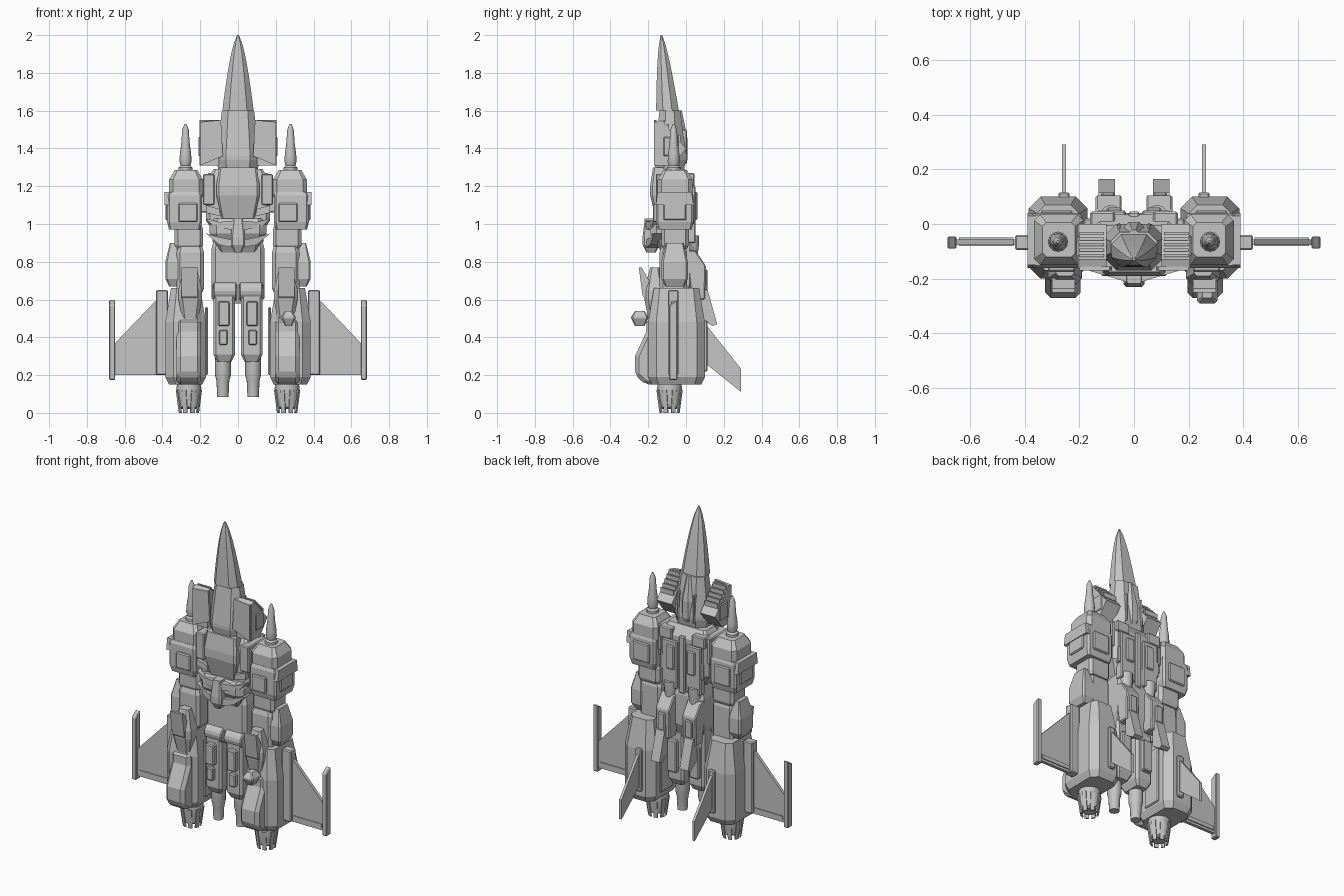
import bpy, bmesh, math
from mathutils import Vector

default_cube = bpy.data.objects.get("Cube")
if default_cube:
    bpy.data.objects.remove(default_cube)

GREY = (.56, .56, .56, 1)
grey = bpy.data.materials.new("plain grey")
grey.use_nodes = True
grey.diffuse_color = GREY
grey.node_tree.nodes["Principled BSDF"].inputs["Base Color"].default_value = GREY


def finish(name, bm, mirror=True, bevel=0):
    """Turn a bmesh into an object, mirrored to the other side when paired."""
    bmesh.ops.recalc_face_normals(bm, faces=bm.faces)
    mesh = bpy.data.meshes.new(name)
    bm.to_mesh(mesh)
    bm.free()
    mesh.materials.append(grey)
    obj = bpy.data.objects.new(name, mesh)
    bpy.context.collection.objects.link(obj)
    if bevel:
        modifier = obj.modifiers.new("edge bevel", "BEVEL")
        modifier.width, modifier.segments = bevel, 1
    if mirror:
        obj.modifiers.new("mirror", "MIRROR")
    return obj


def skin(rings):
    """Join equal rings of points with quads and close both ends."""
    bm = bmesh.new()
    rows = [[bm.verts.new(point) for point in ring] for ring in rings]
    for low, high in zip(rows, rows[1:]):
        for i in range(len(low)):
            bm.faces.new((low[i - 1], low[i], high[i], high[i - 1]))
    bm.faces.new(rows[0])
    bm.faces.new(rows[-1])
    return bm


def octagon(xs, ys, z, inset=0, chamfer=.25):
    """Rectangle with cut corners, shrunk on all sides by the inset."""
    left, right, front, back = xs[0] + inset, xs[1] - inset, ys[0] + inset, ys[1] - inset
    c = chamfer * min(right - left, back - front)
    return [(left + c, front, z), (right - c, front, z), (right, front + c, z), (right, back - c, z),
            (right - c, back, z), (left + c, back, z), (left, back - c, z), (left, front + c, z)]


def casing(name, xs, ys, zs, top=(.04, .02), bottom=(.04, .02), chamfer=.12, mirror=True):
    """Upright armour block; top and bottom give the height and inset of the sloped ends."""
    low, high = zs
    return finish(name, skin([octagon(xs, ys, low, bottom[1], chamfer),
                              octagon(xs, ys, low + bottom[0], chamfer=chamfer),
                              octagon(xs, ys, high - top[0], chamfer=chamfer),
                              octagon(xs, ys, high, top[1], chamfer)]), mirror)


def box(name, xs, ys, zs, mirror=True, bevel=.006):
    (left, right), (front, back) = xs, ys
    corners = [(left, front), (right, front), (right, back), (left, back)]
    return finish(name, skin([[(x, y, z) for x, y in corners] for z in zs]), mirror, bevel)


def side_plate(name, xs, outline, bevel=0):
    """Extrude a (y, z) outline across x."""
    return finish(name, skin([[(x, y, z) for y, z in outline] for x in xs]), bevel=bevel)


def front_plate(name, ys, outline, sweep=0):
    """Extrude an (x, z) outline through y, swept back towards its outer end."""
    return finish(name, skin([[(x, y + sweep * x, z) for x, z in outline] for y in ys]))


def turned(name, x, y, profile, sides=16):
    """Revolve a (z, radius) profile about an upright axis."""
    angles = [math.tau * i / sides for i in range(sides)]
    obj = finish(name, skin([[(x + r * math.cos(a), y + r * math.sin(a), z) for a in angles]
                             for z, r in profile]))
    bpy.ops.object.select_all(action="DESELECT")
    bpy.context.view_layer.objects.active = obj
    obj.select_set(True)
    bpy.ops.object.shade_smooth_by_angle(angle=math.radians(35))


# Nose cone, narrowing along a power curve while its axis leans forward
NOSE_STEPS = 8
nose_rings = []
for step in range(NOSE_STEPS + 1):
    t = step / NOSE_STEPS
    narrowing = max(1 - t, .01) ** .6
    half_width, half_depth, middle = .083 * narrowing, .06 * narrowing, -.098 - .032 * t
    nose_rings.append(octagon((-half_width, half_width), (middle - half_depth, middle + half_depth),
                              1.6 + .4 * t, chamfer=.3))
finish("nose_cone", skin(nose_rings), mirror=False)

# Forward fuselage and canopy
casing("forward_fuselage", (-.115, .115), (-.17, 0), (1.29, 1.6), top=(.24, .03), bottom=(.05, .01),
       chamfer=.3, mirror=False)
casing("canopy_ridge", (-.045, .045), (-.09, .008), (1.3, 1.6), top=(.15, .03), chamfer=.3, mirror=False)
box("canopy_rail", (.05, .06), (-.03, .005), (1.32, 1.5))

# Intakes beside the fuselage, with louvres down the sloping back
front_plate("intake_cover", (-.17, -.155), [(.08, 1.36), (.2, 1.31), (.2, 1.54), (.09, 1.55)])
side_plate("intake_box", (.1, .205), [(-.16, 1.31), (-.07, 1.31), (0, 1.4), (-.13, 1.55), (-.16, 1.54)])
LOUVRES = 5
for i in range(LOUVRES):
    slide = .1 * i / LOUVRES
    box("intake_louvre", (.11, .2), (-.12 + slide, -.11 + slide), (1.52 - slide, 1.55 - slide), bevel=0)
box("intake_side_panel", (.2, .21), (-.12, -.04), (1.36, 1.46))

# Chest
casing("chest_core", (-.17, .17), (-.15, .035), (.94, 1.29), top=(.06, .04), bottom=(.08, .05), mirror=False)
casing("chest_front", (-.115, .115), (-.19, -.08), (1.03, 1.3), top=(.1, .015), bottom=(.12, .03), mirror=False)
box("neck_slot", (-.06, .06), (-.165, -.1), (1.31, 1.35), mirror=False)
box("chest_side_block", (.125, .185), (-.16, .02), (1.1, 1.265))
front_plate("chest_rib", (-.17, -.14), [(.09, 1.04), (.17, 1.06), (.17, 1.1), (.1, 1.08)])
box("shoulder_axle", (.15, .22), (-.1, 0), (1.06, 1.18))

# Back pack
box("back_pack", (.03, .135), (0, .05), (.9, 1.2))
box("back_pack_hatch", (.045, .1), (.04, .06), (1.02, 1.17))
box("back_pack_vent", (.1, .15), (0, .045), (1, 1.1))
box("back_top_block", (.07, .16), (-.02, .045), (1.2, 1.27))
box("back_spine", (-.02, .02), (0, .045), (.88, 1.24), mirror=False)
turned("back_thruster", .085, .03, [(.82, .03), (.9, .04), (.94, .04)], sides=12)

# Head tucked under the chest, its visor and jaw swept back at the sides
casing("head_core", (-.15, .15), (-.19, -.05), (.85, 1.03), bottom=(.1, .06), chamfer=.25, mirror=False)
front_plate("head_brow", (-.22, -.15), [(0, .97), (.12, .975), (.17, 1.03), (.1, 1.01), (0, 1.02)], sweep=.3)
front_plate("head_jaw", (-.22, -.15), [(0, .87), (.1, .89), (.17, .95), (.1, .93), (0, .91)], sweep=.3)
casing("head_crest", (-.038, .038), (-.23, -.14), (.85, 1.03), top=(.1, .012), mirror=False)

# Waist and hip guards at the back
casing("waist", (-.14, .14), (-.13, .04), (.58, .95), top=(.08, .02), bottom=(.1, .04), mirror=False)
side_plate("hip_guard", (.045, .14), [(0, .86), (.05, .86), (.105, .78), (.1, .6), (.03, .6)], bevel=.006)
box("hip_guard_panel", (.07, .12), (.09, .115), (.65, .76))
side_plate("hip_fin", (.07, .13), [(.08, .66), (.115, .65), (.165, .47), (.14, .46), (.08, .5)])

# Twin central cannons hung from a roller
roller_angles = [math.tau * i / 16 for i in range(16)]
finish("cannon_roller", skin([[(x, -.11 + .05 * math.cos(a), .645 + .05 * math.sin(a)) for a in roller_angles]
                              for x in (.008, .13)]), bevel=.006)
casing("cannon_body", (.015, .13), (-.15, .01), (.27, .66), top=(.04, .005))
box("cannon_receiver", (.045, .105), (-.18, -.14), (.46, .59))
box("cannon_grip", (.055, .1), (-.175, -.14), (.36, .44))
box("cannon_back_panel", (.045, .11), (0, .035), (.36, .56))
turned("cannon_barrel", .08, -.08, [(.085, .03), (.17, .034), (.2, .042), (.3, .042)])

# Shoulder pods
casing("shoulder_cap", (.185, .365), (-.15, .035), (1.14, 1.285), top=(.05, .03), bottom=(.02, .005))
casing("shoulder_box", (.19, .375), (-.16, .04), (.97, 1.17), top=(.02, .008), bottom=(.04, .01), chamfer=.06)
box("shoulder_front_panel", (.215, .315), (-.175, -.15), (1.01, 1.11))
box("shoulder_back_panel", (.225, .34), (.03, .05), (1.01, 1.13))
box("shoulder_side_panel", (.36, .385), (-.12, 0), (1.02, 1.12))
side_plate("shoulder_flange", (.355, .39), [(-.16, 1.1), (.04, 1.1), (.03, 1.17), (-.15, 1.17)])

# Arms, running down into the legs
casing("upper_arm", (.185, .335), (-.13, .015), (.87, 1), top=(.03, .01), bottom=(.02, .008))
casing("forearm", (.18, .325), (-.14, .005), (.64, .88), top=(.03, .01), bottom=(.02, .008))
casing("elbow_cover", (.3, .385), (-.13, .01), (.67, .9), top=(.1, .025))

# Missiles on the shoulders
turned("missile", .278, -.065, [(1.28, .036), (1.3, .036), (1.31, .026), (1.33, .032), (1.37, .03),
                                (1.42, .023), (1.5, .017), (1.53, .005)], sides=12)

# Legs with shin and knee armour
casing("lower_leg", (.17, .385), (-.2, .1), (.15, .66), top=(.18, .03), chamfer=.2)
box("leg_inner_rail", (.16, .175), (-.1, .02), (.2, .56))
side_plate("shin_guard", (.195, .325), [(-.12, .15), (-.215, .15), (-.27, .2), (-.27, .3), (-.21, .43), (-.21, .5),
                                        (-.12, .5)], bevel=.02)
casing("knee_guard", (.19, .315), (-.22, -.11), (.5, .77), top=(.12, .03), bottom=(.1, .02), chamfer=.2)
side_plate("knee_fin", (.215, .3), [(-.25, .77), (-.235, .77), (-.165, .65), (-.18, .56), (-.23, .62)])
casing("left_knee_knob", (.23, .305), (-.29, -.2), (.46, .54), top=(.03, .02), mirror=False)

# Foot nozzles ringed with petals
NOZZLE = Vector((.26, -.087, 0))
turned("nozzle", NOZZLE.x, NOZZLE.y, [(.02, .04), (.03, .053), (.08, .062), (.13, .066), (.17, .06)])
PETALS = 8
for i in range(PETALS):
    angle = math.tau * (i + .5) / PETALS
    outward = Vector((math.cos(angle), math.sin(angle), 0))
    side = Vector((-outward.y, outward.x, 0)) * .012
    petal_rings = []
    for height, radius in ((0, .045), (.12, .062)):
        centre = NOZZLE + outward * radius + Vector((0, 0, height))
        outer = centre + outward * .008
        petal_rings.append([centre - side, outer - side, outer + side, centre + side])
    finish("nozzle_petal", skin(petal_rings))

# Wings with tip rails, and tail fins
box("wing_root", (.37, .435), (-.095, -.04), (.2, .65))
front_plate("wing", (-.076, -.056), [(.42, .2), (.65, .2), (.65, .37), (.44, .59), (.42, .59)])
box("wing_rear_flap", (.44, .64), (-.08, -.05), (.215, .24), bevel=0)
side_plate("wing_tip_rail", (.65, .682), [(-.09, .175), (-.045, .175), (-.045, .6), (-.09, .57)], bevel=.005)
side_plate("tail_fin", (.248, .264), [(.08, .5), (.29, .235), (.29, .112), (.08, .28)])
box("tail_fin_root", (.235, .277), (.08, .115), (.22, .49))
